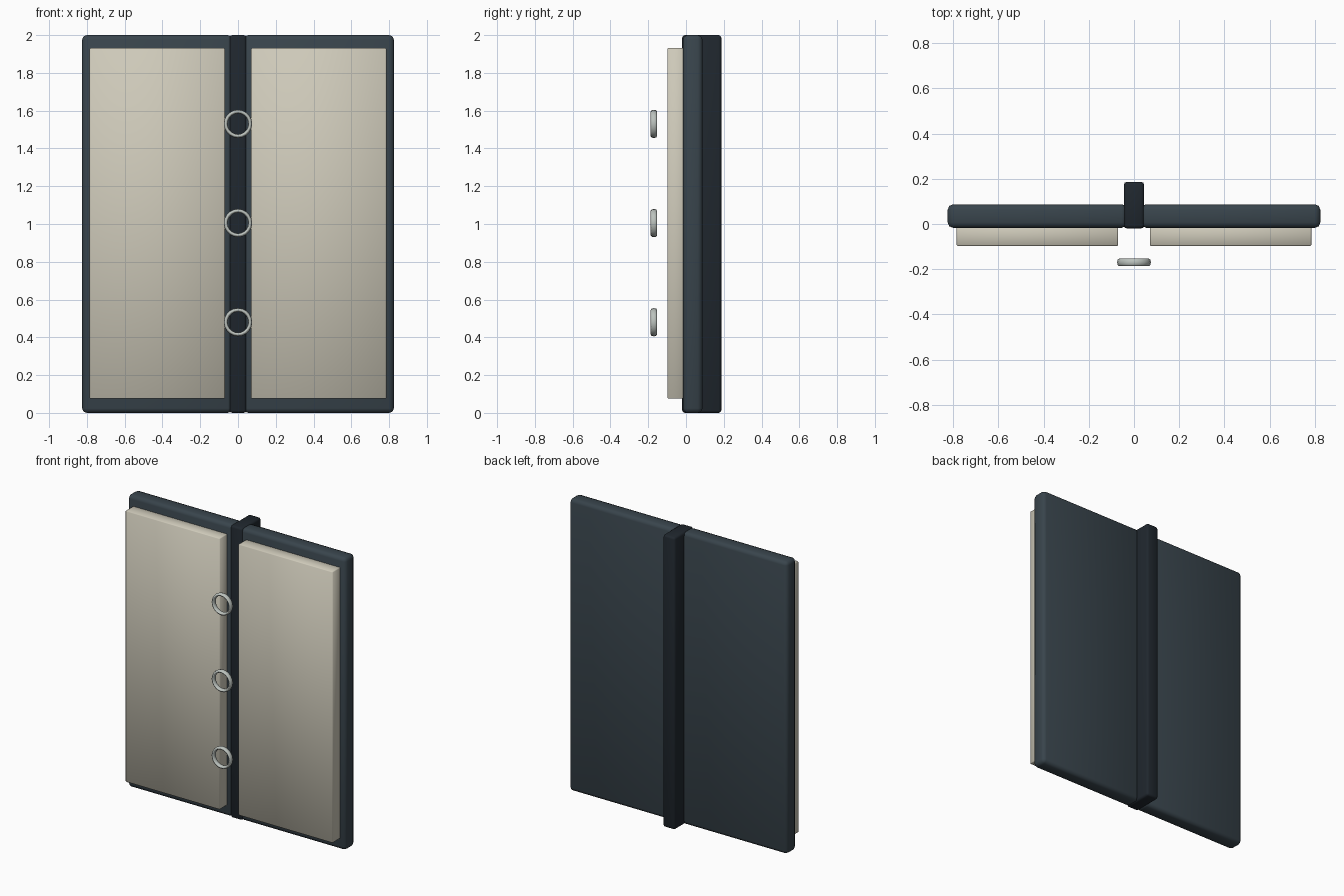
import bpy
from math import pi

if "Cube" in bpy.data.objects:
    bpy.data.objects.remove(bpy.data.objects["Cube"])


def material(name, rgb):
    m = bpy.data.materials.new(name)
    m.diffuse_color = (*rgb, 1)
    m.use_nodes = True
    m.node_tree.nodes["Principled BSDF"].inputs["Base Color"].default_value = m.diffuse_color
    return m


COVER = material("cover_blue_grey", (0.04, 0.058, 0.072))
SPINE = material("spine_dark", (0.014, 0.02, 0.027))
PAPER = material("paper", (0.62, 0.59, 0.49))
METAL = material("metal", (0.5, 0.54, 0.51))


def box(name, lo, hi, bevel, segments, mat):
    """Rounded box between two opposite corners."""
    centre = [(a + b) / 2 for a, b in zip(lo, hi)]
    bpy.ops.mesh.primitive_cube_add(size=1, location=centre)
    ob = bpy.context.object
    ob.name = name
    ob.scale = [b - a for a, b in zip(lo, hi)]
    bpy.ops.object.transform_apply(location=False, rotation=False, scale=True)
    mod = ob.modifiers.new("rounded_edges", 'BEVEL')
    mod.width = bevel
    mod.segments = segments
    ob.data.materials.append(mat)
    bpy.ops.object.shade_smooth()
    return ob


# Cover boards and page blocks, left and right
for side, s in (("left", -1), ("right", 1)):
    for name, x0, x1, y0, y1, z0, z1, bevel, seg, mat in (
        ("cover", 0.03, 0.825, -0.017, 0.087, 0.0, 2.0, 0.024, 2, COVER),
        ("pages", 0.07, 0.785, -0.098, 0.0, 0.075, 1.932, 0.005, 1, PAPER),
    ):
        xa, xb = sorted((s * x0, s * x1))
        box(f"{side}_{name}", (xa, y0, z0), (xb, y1, z1), bevel, seg, mat)

# Spine
box("spine", (-0.045, -0.02, 0.0), (0.045, 0.187, 2.0), 0.014, 2, SPINE)

# Binder rings: flattened tori facing the front
for i, z in enumerate((0.48, 1.005, 1.53)):
    bpy.ops.mesh.primitive_torus_add(
        major_radius=0.065, minor_radius=0.01, major_segments=20,
        minor_segments=8, location=(0, -0.17, z), rotation=(pi / 2, 0, 0))
    ring = bpy.context.object
    ring.name = f"binder_ring_{i + 1}"
    ring.scale.z = 1.7
    ring.data.materials.append(METAL)
    bpy.ops.object.shade_smooth()
